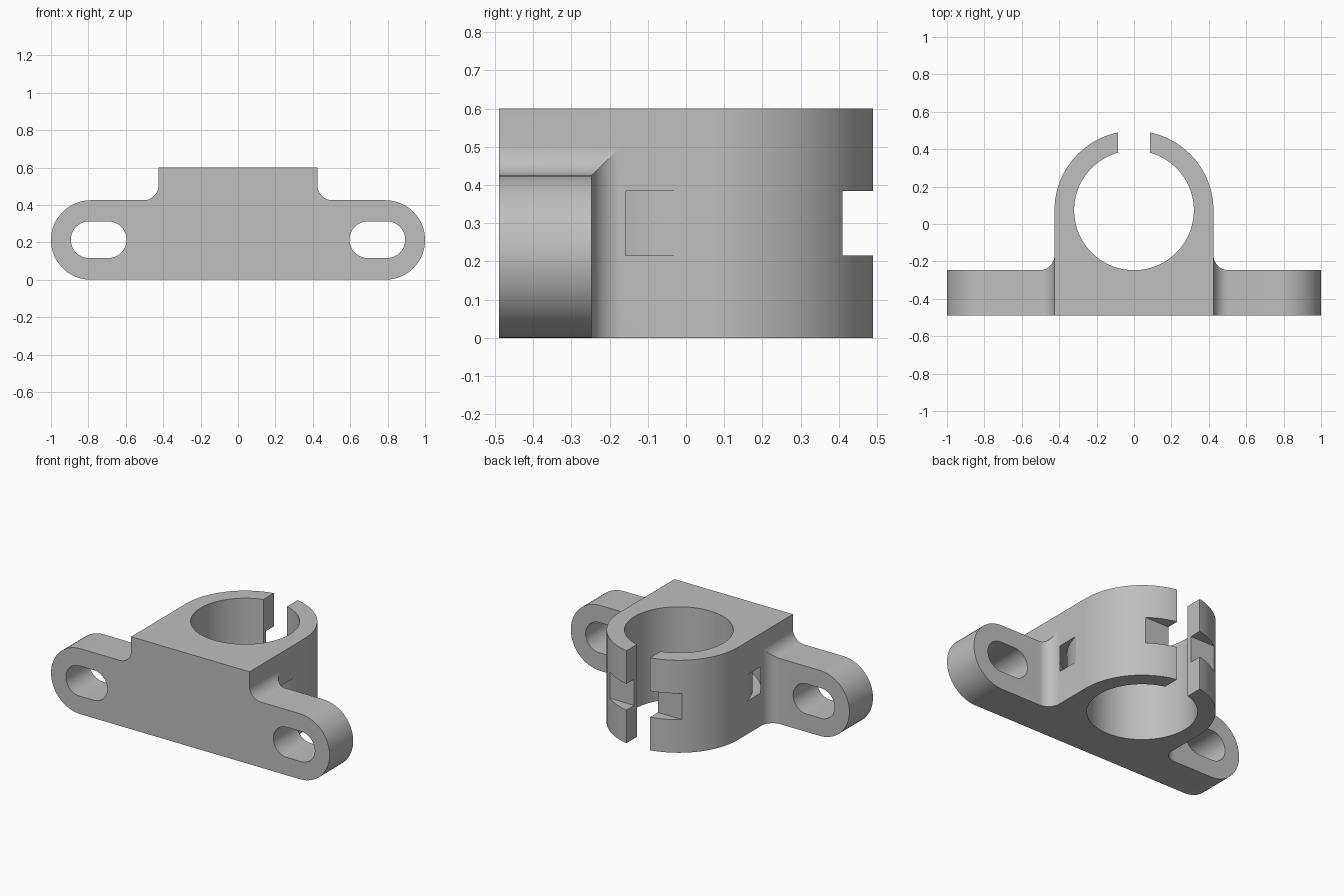
import bpy, bmesh
from math import cos, sin, pi, radians
from mathutils import Vector

if "Cube" in bpy.data.objects:
    bpy.data.objects.remove(bpy.data.objects["Cube"])

WALL, BORE, FILLET = 0.425, 0.32, 0.08      # body half width, bore radius, fillet radius
FRONT, LUG_BACK, RING_Y = -0.489, -0.247, 0.073
HEIGHT, LUG_TOP = 0.6, 0.425
LUG_R = LUG_TOP / 2


def arc(cx, cy, r, start, end, steps):
    """Points on an arc, angles in degrees."""
    angles = [radians(start + (end - start) * i / steps) for i in range(steps + 1)]
    return [(cx + r * cos(a), cy + r * sin(a)) for a in angles]


def mirrored(half):
    """Close a right-hand outline with its mirror image across x = 0."""
    return half + [(-x, y) for x, y in reversed(half)]


def prism(name, outline, low, high, along="z"):
    """Extrude a flat outline along z (outline in x, y) or y (outline in x, z)."""
    bm = bmesh.new()
    place = (lambda a, b, d: (a, b, d)) if along == "z" else (lambda a, b, d: (a, d, b))
    face = bm.faces.new([bm.verts.new(place(a, b, low)) for a, b in outline])
    grown = bmesh.ops.extrude_face_region(bm, geom=[face])["geom"]
    moved = [v for v in grown if isinstance(v, bmesh.types.BMVert)]
    bmesh.ops.translate(bm, verts=moved, vec=Vector(place(0, 0, high - low)))
    bmesh.ops.recalc_face_normals(bm, faces=bm.faces)
    mesh = bpy.data.meshes.new(name)
    bm.to_mesh(mesh)
    bm.free()
    obj = bpy.data.objects.new(name, mesh)
    bpy.context.collection.objects.link(obj)
    return obj


def combine(target, tool, operation):
    """Run one boolean, bake it and drop the tool."""
    mod = target.modifiers.new(tool.name, "BOOLEAN")
    mod.operation, mod.solver, mod.object = operation, "EXACT", tool
    graph = bpy.context.evaluated_depsgraph_get()
    baked = bpy.data.meshes.new_from_object(target.evaluated_get(graph))
    target.modifiers.clear()
    target.data = baked
    bpy.data.objects.remove(tool)


def rectangle(x0, x1, y0, y1):
    return [(x0, y0), (x1, y0), (x1, y1), (x0, y1)]


# Front outline: rounded lugs filleted up into the raised body
front_half = (arc(1 - LUG_R, LUG_R, LUG_R, -90, 90, 32)
              + arc(WALL + FILLET, LUG_TOP + FILLET, FILLET, 270, 180, 12)
              + [(WALL, HEIGHT)])
bracket = prism("clamp_bracket", mirrored(front_half), FRONT, 0.7, "y")

# Plan outline: straight flange filleted into the round clamp
plan_half = ([(1.2, FRONT - 0.1), (1.2, LUG_BACK)]
             + arc(WALL + FILLET, LUG_BACK + FILLET, FILLET, 270, 180, 12)
             + arc(0, RING_Y, WALL, 0, 87, 29))
combine(bracket, prism("plan", mirrored(plan_half), -0.1, 0.7), "INTERSECT")

# Bore and the split at the back of the ring
combine(bracket, prism("bore", arc(0, RING_Y, BORE, 0, 356.25, 95), -0.1, 0.7), "DIFFERENCE")
combine(bracket, prism("split", rectangle(-0.085, 0.085, 0.2, 0.7), -0.1, 0.7), "DIFFERENCE")

# Flat notch across the ring ends
combine(bracket, prism("notch", rectangle(-0.4, 0.4, 0.41, 0.7), 0.215, 0.385), "DIFFERENCE")

# Curved strap tunnel running through the body in front of the bore
tunnel = arc(0, RING_Y, 0.484, 180, 360, 48) + arc(0, RING_Y, 0.434, 360, 180, 48)
combine(bracket, prism("strap_tunnel", tunnel, 0.215, 0.385), "DIFFERENCE")

# Elongated bolt holes in the lugs
for side in (-1, 1):
    x = side * 0.745
    hole = arc(x + 0.051, 0.214, 0.098, -90, 90, 24) + arc(x - 0.051, 0.214, 0.098, 90, 270, 24)
    combine(bracket, prism("bolt_hole", hole, -0.7, 0.1, "y"), "DIFFERENCE")

# Plain grey finish
grey = bpy.data.materials.new("plain_grey")
grey.use_nodes = True
colour = (0.52, 0.52, 0.52, 1)
grey.diffuse_color = colour
grey.node_tree.nodes["Principled BSDF"].inputs["Base Color"].default_value = colour
bracket.data.materials.clear()
bracket.data.materials.append(grey)
for poly in bracket.data.polygons:
    poly.material_index = 0

bpy.ops.object.select_all(action="DESELECT")
bracket.select_set(True)
bpy.context.view_layer.objects.active = bracket
bpy.ops.object.shade_smooth_by_angle(angle=radians(10))
